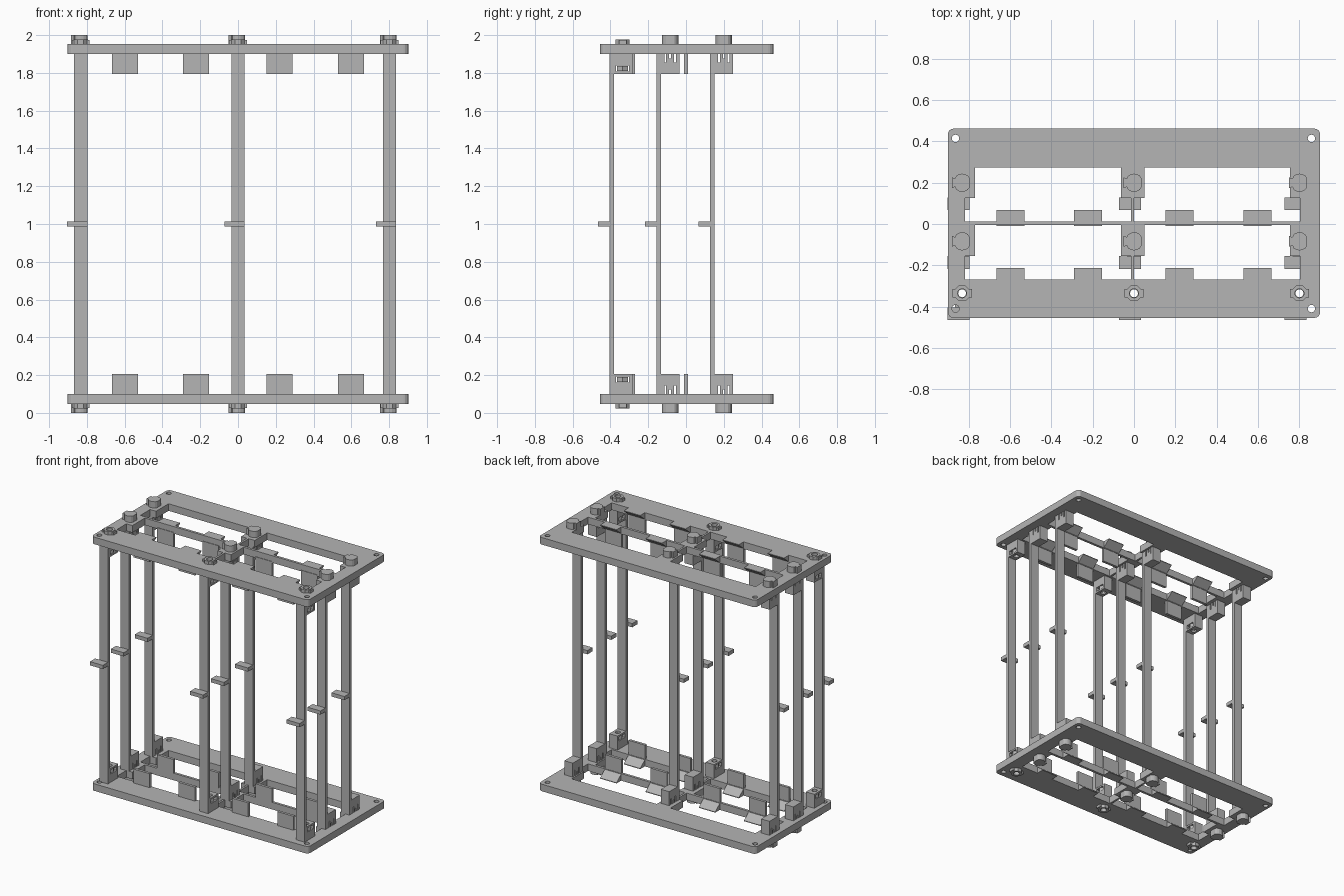
import bpy, bmesh, math
from mathutils import Vector

cube = bpy.data.objects.get("Cube")
if cube:
    bpy.data.objects.remove(cube, do_unlink=True)

grey = bpy.data.materials.new("plain_grey")
grey.use_nodes = True
grey.diffuse_color = (0.46, 0.46, 0.46, 1)
grey.node_tree.nodes["Principled BSDF"].inputs["Base Color"].default_value = (0.46, 0.46, 0.46, 1)


def prism(name, pts, lo, hi, axis="z"):
    """Extrude a closed profile; axis z takes (x, y) points, axis x takes (y, z)."""
    bm = bmesh.new()
    place = (lambda a, b, h: (a, b, h - 1)) if axis == "z" else (lambda a, b, h: (h, a, b - 1))
    face = bm.faces.new([bm.verts.new(place(a, b, lo)) for a, b in pts])
    ext = bmesh.ops.extrude_face_region(bm, geom=[face])
    step = Vector((0, 0, hi - lo)) if axis == "z" else Vector((hi - lo, 0, 0))
    bmesh.ops.translate(bm, vec=step, verts=[g for g in ext["geom"] if isinstance(g, bmesh.types.BMVert)])
    bmesh.ops.recalc_face_normals(bm, faces=bm.faces)
    me = bpy.data.meshes.new(name)
    bm.to_mesh(me)
    bm.free()
    me.materials.append(grey)
    ob = bpy.data.objects.new(name, me)
    ob.location.z = 1  # origin at mid height, so parts mirror top to bottom
    bpy.context.collection.objects.link(ob)
    return ob


def box(name, x, y, z):
    return prism(name, [(x[0], y[0]), (x[1], y[0]), (x[1], y[1]), (x[0], y[1])], *z)


def ring(cx, cy, r, n=20, start=0.0, end=math.tau):
    full = abs(end - start - math.tau) < 1e-6
    div = n if full else n - 1
    return [(cx + r * math.cos(start + (end - start) * i / div),
             cy + r * math.sin(start + (end - start) * i / div)) for i in range(n)]


def bake(ob):
    bpy.context.view_layer.update()
    new = bpy.data.meshes.new_from_object(ob.evaluated_get(bpy.context.evaluated_depsgraph_get()))
    ob.modifiers.clear()
    ob.data = new


def cut(ob, cutter):
    cutter.hide_render = True
    mod = ob.modifiers.new("cut", "BOOLEAN")
    mod.operation, mod.solver, mod.object = "DIFFERENCE", "EXACT", cutter
    bake(ob)
    bpy.data.objects.remove(cutter, do_unlink=True)


def mirror(ob):
    mod = ob.modifiers.new("mirror", "MIRROR")
    mod.use_axis = (False, False, True)
    mod.use_mirror_merge = False
    bake(ob)


columns = {"right": -0.833, "middle": 0.0, "left": 0.802}
rows = {"front": -0.405, "middle": -0.157, "rear": 0.127}
PLATE = (0.047, 0.1)
THROUGH = (-0.1, 0.4)
BOLT_Y = -0.336

# End plates with rounded corners
outline = []
for i, (sx, sy) in enumerate([(0.875, 0.435), (-0.875, 0.435), (-0.875, -0.428), (0.875, -0.428)]):
    outline += ring(sx, sy, 0.027, 5, i * math.pi / 2, (i + 1) * math.pi / 2)
plate = prism("end_plates", outline, *PLATE)

# Four stepped openings in each plate
for shift in (0, -0.281):
    for wide, narrow in (((-0.82, -0.015), (-0.77, -0.063)), ((0.0, 0.805), (0.05, 0.757))):
        cut(plate, box("cutter", wide, (0.013 + shift, 0.127 + shift), THROUGH))
        cut(plate, box("cutter", narrow, (0.12 + shift, 0.275 + shift), THROUGH))

# Corner and bolt holes
for x in (-0.865, 0.86):
    for y in (-0.41, 0.415):
        cut(plate, prism("cutter", ring(x, y, 0.018), *THROUGH))
for x in columns.values():
    cut(plate, prism("cutter", ring(x, BOLT_Y, 0.019), *THROUGH))
mirror(plate)

# Upright guide flaps with a sloped lead-in behind each
for row, y in (("middle", 0.0), ("front", -0.281)):
    for i, x in enumerate((-0.598, -0.222, 0.22, 0.598)):
        span = (x - 0.068, x + 0.068)
        flap = box(f"{row}_flaps_{i + 1}", span, (y - 0.01, y + 0.01), (0.09, 0.205))
        mirror(flap)
        slope = prism(f"{row}_flap_slopes_{i + 1}",
                      [(y + 0.008, 0.1), (y + 0.068, 0.052), (y + 0.068, 0.047), (y + 0.008, 0.047)],
                      *span, axis="x")
        mirror(slope)

for row, y in rows.items():
    for col, x in columns.items():
        name = f"{row}_{col}"
        span = (x - 0.035, x + 0.035)
        # Flat upright and its marker tab
        box(name + "_post", span, (y, y + 0.024), (0.1, 1.9))
        box(name + "_tab", (x - 0.072, x + 0.035), (y - 0.06, y + 0.001), (0.986, 1.014))
        foot = box(name + "_feet", span, (y, y + 0.122), (0.1, 0.205))
        if row == "front":
            # Bolted foot with a nut pocket
            cut(foot, prism("cutter", ring(x, BOLT_Y, 0.019), *THROUGH))
            cut(foot, box("cutter", (x - 0.05, x + 0.05), (BOLT_Y - 0.035, BOLT_Y + 0.035), (0.162, 0.192)))
            nut = prism(name + "_nuts", ring(x, BOLT_Y, 0.034, 6), 0.163, 0.191)
            cut(nut, prism("cutter", ring(x, BOLT_Y, 0.019), *THROUGH))
            mirror(nut)
            # Eared collar on the outer face of the plate
            collar = prism(name + "_collars", ring(x, BOLT_Y, 0.041, 8, math.pi / 8, math.tau + math.pi / 8),
                           0.022, 0.05)
            cut(collar, prism("cutter", ring(x, BOLT_Y, 0.022), *THROUGH))
            mirror(collar)
            for side in (-1, 1):
                a, b = sorted((x + side * 0.034, x + side * 0.047))
                ear = box(f"{name}_collar_ears_{'right' if side < 0 else 'left'}", (a, b),
                          (BOLT_Y - 0.02, BOLT_Y + 0.02), (0.027, 0.05))
                mirror(ear)
        else:
            # Snap-fit foot: slits above the plate and a keyhole-shaped head outside it
            cy = y + 0.073
            for off, top in ((-0.026, 0.145), (0, 0.125), (0.026, 0.145)):
                cut(foot, box("cutter", (x - 0.05, x + 0.05), (cy + off - 0.005, cy + off + 0.005), (0.09, top)))
            head = ring(x, cy, 0.044, 14, -2.3, 2.3)
            head = [(min(px, x + 0.036), py) for px, py in head]
            head += [(x - 0.034, cy + 0.02), (x - 0.05, cy + 0.026), (x - 0.05, cy - 0.026), (x - 0.034, cy - 0.02)]
            mirror(prism(name + "_snap_heads", head, 0.0, 0.05))
        mirror(foot)
